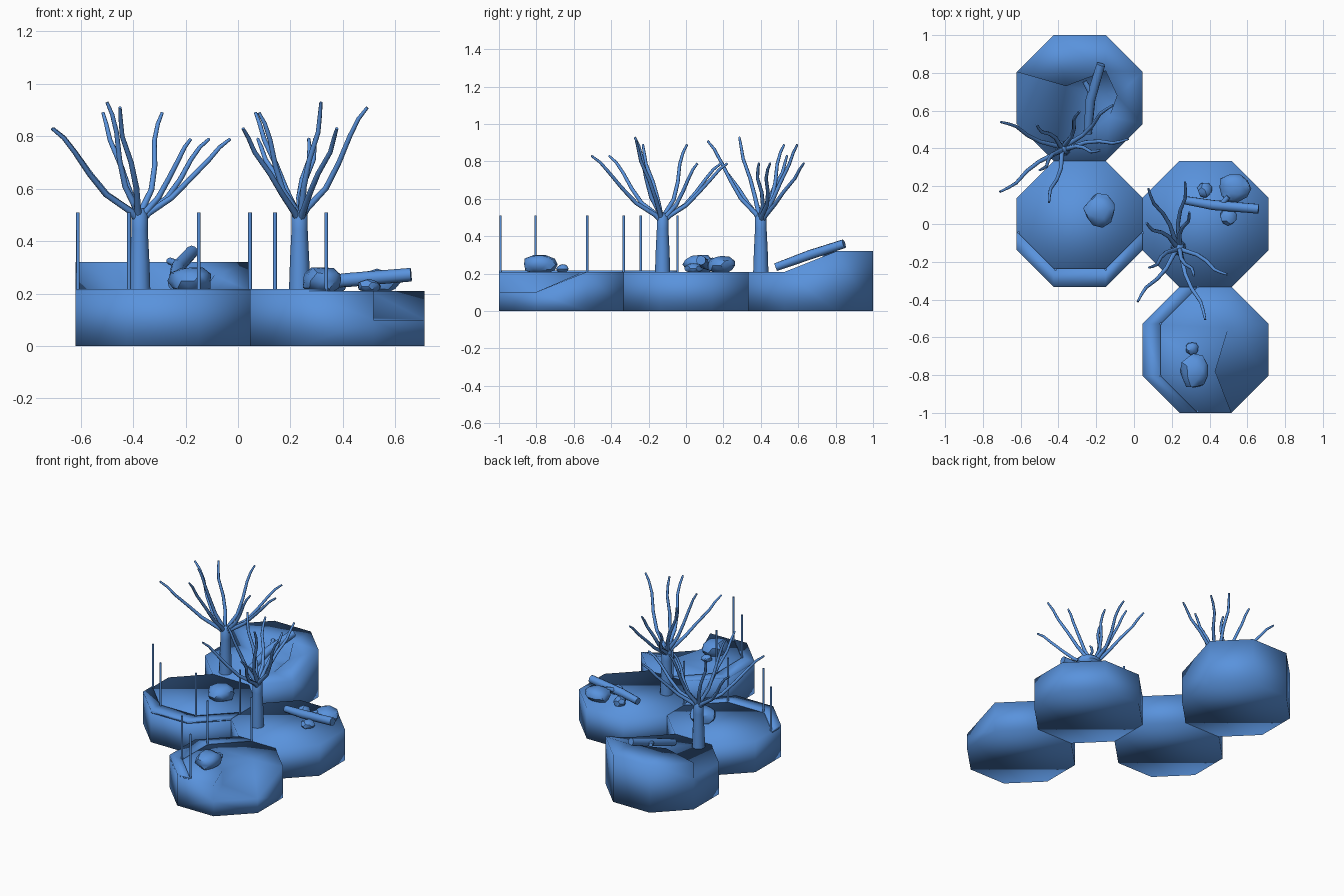
import bpy, bmesh, math, random
from mathutils import Vector, Matrix

if "Cube" in bpy.data.objects:
    bpy.data.objects.remove(bpy.data.objects["Cube"])

random.seed(4)
G, R, H = 0.21, 1 / 3, 0.138          # ground height, tile apothem, half side
OCT = [(H, -R), (R, -H), (R, H), (H, R), (-H, R), (-R, H), (-R, -H), (-H, -R)]
BLUE = bpy.data.materials.new("blue")
BLUE.diffuse_color = (0.10, 0.29, 0.72, 1)
BLUE.use_nodes = True
BLUE.node_tree.nodes["Principled BSDF"].inputs["Base Color"].default_value = BLUE.diffuse_color


def make(name, verts, faces, smooth=None, tri=False):
    me = bpy.data.meshes.new(name)
    me.from_pydata(verts, [], faces)
    bm = bmesh.new()
    bm.from_mesh(me)
    if tri:
        bmesh.ops.triangulate(bm, faces=[f for f in bm.faces if len(f.verts) > 4])
    bmesh.ops.recalc_face_normals(bm, faces=bm.faces)
    bm.to_mesh(me)
    bm.free()
    me.materials.append(BLUE)
    ob = bpy.data.objects.new(name, me)
    bpy.context.collection.objects.link(ob)
    if smooth:
        bpy.ops.object.select_all(action='DESELECT')
        bpy.context.view_layer.objects.active = ob
        ob.select_set(True)
        bpy.ops.object.shade_smooth_by_angle(angle=math.radians(smooth))
    return ob


def walk(a, b):
    return [(a + i) % 8 for i in range((b - a) % 8 + 1)]


def tile(name, cx, cy, rim={}, start=None, join=None, hi=G, lo=G, cliff=(), end=None):
    """Octagonal block; an optional cliff runs from rim corner start and fades at end."""
    top = [(cx + x, cy + y, rim.get(i, G)) for i, (x, y) in enumerate(OCT)]
    verts = top + [(x, y, 0) for x, y, _ in top]
    sides = [[i, (i + 1) % 8, 8 + (i + 1) % 8, 8 + i] for i in range(8)]
    faces = [list(range(8, 16))]
    if start is None:
        faces.append(list(range(8)))
    else:
        sx, sy, _ = top[start]
        verts[start] = (sx, sy, lo)
        verts.append((sx, sy, hi))                       # index 16: raised corner
        k = len(cliff)
        verts += [(x, y, h) for x, y, h, l in cliff] + [(x, y, l) for x, y, h, l in cliff]
        verts.append(end)
        c_hi, c_lo, e = list(range(17, 17 + k)), list(range(17 + k, 17 + 2 * k)), 17 + 2 * k
        faces.append(walk(join, start)[:-1] + [16] + c_hi + [e])
        faces.append(walk(start, join) + [e] + c_lo[::-1])
        a, b = [16] + c_hi + [e], [start] + c_lo + [e]
        faces += [[a[i], a[i + 1], b[i + 1], b[i]] for i in range(k)]
        faces.append([a[k], e, b[k]])
        sides[(start - 1) % 8].insert(1, 16)
    make(name, verts, faces + sides, 180, tri=start is not None)


def tube(name, path, radii, sides=8):
    """Tapered tube along a path, closed at both ends."""
    path = [Vector(p) for p in path]
    verts, faces = [], []
    for k, p in enumerate(path):
        d = path[min(k + 1, len(path) - 1)] - path[max(k - 1, 0)]
        q = Vector((0, 0, 1)).rotation_difference(d.normalized())
        for s in range(sides):
            a = math.tau * s / sides
            verts.append(p + q @ Vector((math.cos(a), math.sin(a), 0)) * radii[k])
    for k in range(len(path) - 1):
        for s in range(sides):
            t = (s + 1) % sides
            faces.append((k * sides + s, k * sides + t, (k + 1) * sides + t, (k + 1) * sides + s))
    faces.append(list(range(sides)))
    faces.append(list(range(len(verts) - sides, len(verts))))
    return make(name, verts, faces, 65)


def rock(name, x, y, rx, ry, h):
    """Irregular boulder resting on the ground."""
    bm = bmesh.new()
    bmesh.ops.create_icosphere(bm, subdivisions=2, radius=1)
    turn = Matrix.Rotation(random.uniform(0, 6), 3, 'Z')
    bm.verts.ensure_lookup_table()
    verts = []
    for v in bm.verts:
        c = turn @ v.co * random.uniform(0.86, 1.08)
        verts.append((x + c.x * rx, y + c.y * ry, max(G - 0.005, G + h * (0.4 + c.z * 0.6))))
    faces = [[v.index for v in f.verts] for f in bm.faces]
    bm.free()
    make(name, verts, faces, 35)


# Ground tiles: two flat, one rising to a cliff at the back, one cut down at the front
CX, DX = -0.2875, 0.3785
tile("ground_left", CX, 0)
tile("ground_right", DX, 0)
tile("ground_raised", CX, 2 * R, {2: 0.32, 3: 0.32, 4: 0.32}, start=5, join=1, hi=0.32, lo=G,
     cliff=[(-0.36, 0.73, 0.32, G), (-0.15, 0.81, 0.32, G), (-0.09, 0.68, 0.27, G)],
     end=(-0.13, 0.57, G))
tile("ground_lowered", DX, -2 * R, {1: 0.10}, start=0, join=2, hi=G, lo=0.10,
     cliff=[(0.43, -0.78, G, 0.11)], end=(0.5, -0.55, G))


# Edge path with posts along three sides of a tile
def edge_path(name, outer, shift):
    inner = [(x + shift[0], y + shift[1]) for x, y in outer]
    n = len(outer)
    verts = [(x, y, z) for z in (G - 0.01, G + 0.008) for x, y in outer + inner]
    faces = []
    for i in range(n - 1):
        for b in (0, 2 * n):
            faces.append((b + i, b + i + 1, b + n + i + 1, b + n + i))
        for o in (0, n):
            faces.append((o + i, o + i + 1, 2 * n + o + i + 1, 2 * n + o + i))
    for i in (0, n - 1):
        faces.append((i, n + i, 3 * n + i, 2 * n + i))
    make(name, verts, faces, 180)
    for i, (x, y) in enumerate(inner):
        x += 0.01 if x < -0.4 else 0
        y += 0.008 if y < -0.99 else -0.006 if shift[1] else 0
        tube(f"{name}_post_{i}", [(x, y, G), (x, y, 0.51)], [0.007, 0.007], 6)


edge_path("front_path", [(CX + OCT[i][0], OCT[i][1]) for i in (6, 7, 0, 1)], (0, 0.098))
edge_path("side_path", [(DX + OCT[i][0], -2 * R + OCT[i][1]) for i in (4, 5, 6, 7)], (0.096, 0))

# Bare trees: one design, the second turned about the trunk
TIPS = [(-.335, -.23, .83), (-.33, .14, .83), (-.125, -.115, .93), (-.075, -.285, .91),
        (.086, .195, .89), (.195, -.01, .79), (.265, .23, .79), (.345, .05, .79),
        (-.14, .125, .89)]


def tree(name, x, y, turn):
    rot = Matrix.Rotation(math.radians(turn), 3, 'Z')
    base = Vector((x, y, 0))
    tube(name + "_trunk", [(x, y, G - .01), (x, y, .32), (x, y, .44), (x, y, .5), (x, y, .525)],
         [.041, .037, .031, .031, .015], 12)
    for i, tip in enumerate(TIPS):
        w = 1 if i % 2 else -1
        side = Vector((-tip[1], tip[0], 0)).normalized()
        pts = []
        for t, f, s in ((0, 0, 0), (.12, .1, 0), (.3, .36, .015), (.52, .56, .01),
                        (.75, .76, -.01), (.9, .88, -.007), (1, 1, 0)):
            p = Vector((tip[0] * f, tip[1] * f, .47 + (tip[2] - .47) * t)) + side * s * w
            pts.append(base + rot @ p)
        tube(f"{name}_branch_{i}", pts, [.014, .013, .011, .010, .009, .008, .006], 8)


tree("back_tree", -0.375, 0.40, 0)
tree("front_tree", 0.235, -0.125, 76)

# Boulders
for i, r in enumerate([(-.18, .07, .085, .09, .095), (.32, -.78, .082, .095, .095),
                       (.305, -.66, .036, .036, .04), (.53, .19, .088, .075, .085),
                       (.375, .18, .04, .042, .055), (.50, .04, .046, .048, .045)]):
    rock(f"boulder_{i}", *r)

# Fallen logs with a broken stub
tube("back_log", [(-.245, .48, .235), (-.23, .66, .30), (-.175, .845, .36)], [.022, .026, .024], 10)
tube("back_log_stub", [(-.225, .69, .31), (-.262, .755, .325)], [.016, .013], 8)
tube("right_log", [(.275, .125, .24), (.42, .10, .252), (.66, .08, .272)], [.022, .027, .026], 10)
tube("right_log_stub", [(.46, .10, .255), (.50, .145, .275)], [.016, .012], 8)
